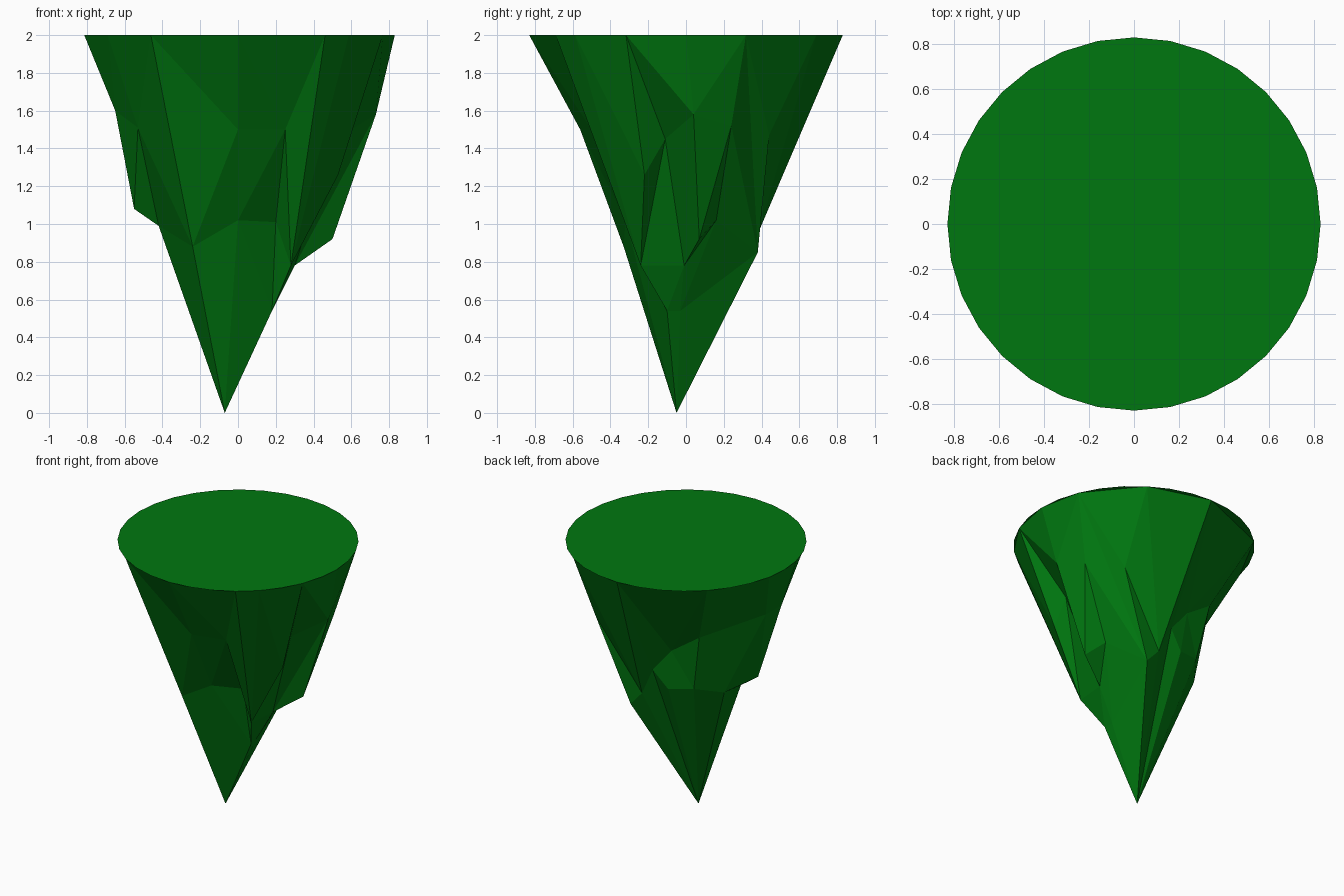
import bpy, math
from mathutils import Vector, geometry

if "Cube" in bpy.data.objects:
    bpy.data.objects.remove(bpy.data.objects["Cube"])

R, TOP = 0.83, 2.0
green = bpy.data.materials.new("grass_green")
green.diffuse_color = (0.0, 0.185, 0.005, 1)
green.use_nodes = True
green.node_tree.nodes["Principled BSDF"].inputs["Base Color"].default_value = green.diffuse_color


def add_mesh(name, verts, faces):
    mesh = bpy.data.meshes.new(name)
    mesh.from_pydata(verts, [], faces)
    mesh.update()
    mesh.materials.append(green)
    obj = bpy.data.objects.new(name, mesh)
    bpy.context.collection.objects.link(obj)
    return obj


# Flat 32-sided top
ring = [(R * math.cos(k * math.tau / 32), R * math.sin(k * math.tau / 32), TOP)
        for k in range(32)]
add_mesh("flat_top", ring, [range(32)])

# Rocky underside: a faceted inverted cone, triangulated in plan between
# the tip, named crag corners and a coarse rim
crags = {
    "tip": (-0.07, -0.05, 0.0),
    # right side grooves and jutting ledge
    "r1": (0.18, -0.10, 0.54), "r2": (0.17, -0.03, 0.54),
    "r3": (0.30, -0.01, 0.78), "ledge_r": (0.50, 0.07, 0.92),
    "r4": (0.39, 0.16, 1.02), "r5": (0.73, 0.04, 1.58),
    "r6": (0.64, 0.24, 1.52), "lip": (0.28, -0.24, 0.78),
    "r7": (0.53, -0.22, 1.26), "r8": (0.52, -0.11, 1.45),
    # back
    "b1": (0.20, 0.38, 0.85), "b2": (0.45, 0.44, 1.47),
    "b3": (0.10, 0.385, 0.96), "b4": (0.00, 0.40, 1.17),
    "b5": (-0.11, 0.37, 1.04), "b6": (-0.15, 0.39, 1.35),
    "b7": (-0.29, 0.32, 1.07), "b8": (-0.37, 0.37, 1.50),
    # left ledge
    "l1": (-0.42, 0.14, 1.01), "l2": (-0.42, -0.06, 0.99),
    "ledge_l": (-0.55, -0.08, 1.08), "l3": (-0.65, -0.22, 1.60),
    "l4": (-0.65, -0.03, 1.60), "l5": (-0.53, -0.33, 1.51),
    # front
    "f1": (-0.24, -0.33, 0.88), "f2": (0.00, -0.32, 1.02),
    "f3": (0.20, -0.22, 1.01), "f4": (0.00, -0.56, 1.50),
    "f5": (0.25, -0.50, 1.50),
}
rim_ids = (0, 2, 5, 8, 12, 15, 17, 19, 21, 24, 27, 28, 30)
index = {k: i for i, k in enumerate(list(rim_ids) + list(crags))}
pts = [Vector(p) for p in [ring[k] for k in rim_ids] + list(crags.values())]
n = len(rim_ids)
edges = [(i, (i + 1) % n) for i in range(n)]
# ridges and creases that must be kept
creases = [("b1", 2), ("b2", "b3"), ("b3", "b4"), ("b4", 8), ("b1", "tip"),
           ("tip", "f1"), ("f1", 21), ("r3", "r5"), ("r1", "lip"),
           ("lip", "f3"), ("lip", "r7"), ("lip", 27), ("f5", 27), ("b8", 12),
           ("b8", "l4"), ("l1", "ledge_l"), ("f1", "f4")]
edges += [(index[a], index[b]) for a, b in creases]
res = geometry.delaunay_2d_cdt([p.xy for p in pts], edges, [], 1, 1e-5)
verts = [pts[src[0]] for src in res[3] if src]
add_mesh("rocky_underside", verts, [tuple(reversed(f)) for f in res[2]])
